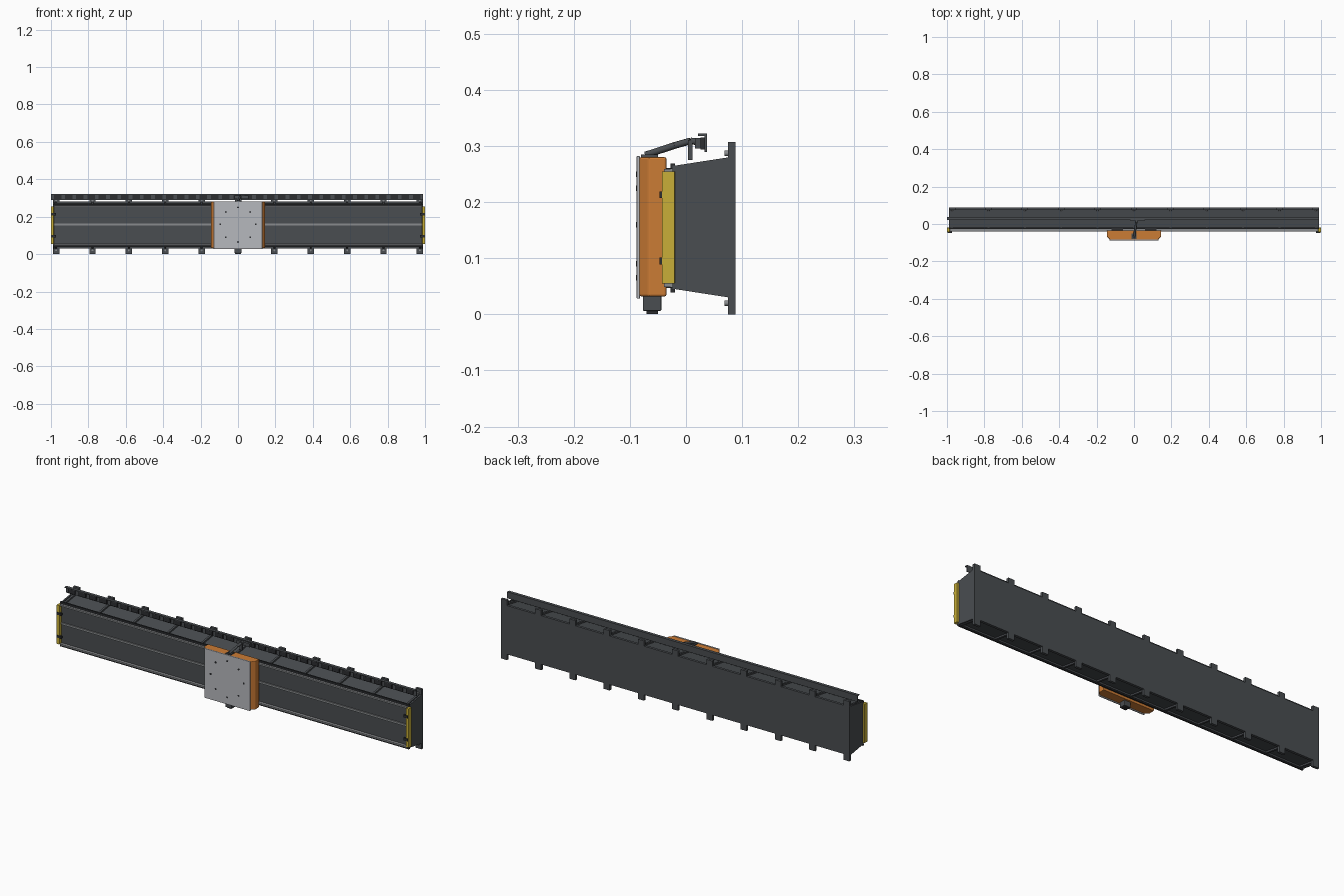
import bpy, bmesh, math
from mathutils import Vector

if "Cube" in bpy.data.objects:
    bpy.data.objects.remove(bpy.data.objects["Cube"], do_unlink=True)


def material(name, rgb):
    m = bpy.data.materials.new(name)
    m.use_nodes = True
    m.diffuse_color = (*rgb, 1)
    m.node_tree.nodes["Principled BSDF"].inputs["Base Color"].default_value = (*rgb, 1)
    return m


dark = material("dark grey", (0.068, 0.075, 0.082))
black = material("near black", (0.025, 0.027, 0.03))
orange = material("orange", (0.60, 0.20, 0.035))
yellow = material("yellow", (0.58, 0.43, 0.04))
silver = material("light grey", (0.47, 0.48, 0.51))
steel = material("rail grey", (0.25, 0.26, 0.27))


def finish(name, bm, mat, bevel=0):
    bmesh.ops.recalc_face_normals(bm, faces=bm.faces)
    me = bpy.data.meshes.new(name)
    bm.to_mesh(me)
    bm.free()
    me.materials.append(mat)
    ob = bpy.data.objects.new(name, me)
    bpy.context.collection.objects.link(ob)
    if bevel:
        mod = ob.modifiers.new("bevel", "BEVEL")
        mod.width = bevel
        mod.segments = 2
    return ob


def box(name, x, y, z, mat, bevel=0):
    """Box from (min, max) ranges on each axis."""
    bm = bmesh.new()
    bmesh.ops.create_cube(bm, size=1)
    for v in bm.verts:
        v.co = [(r[0] + r[1]) / 2 + c * (r[1] - r[0]) for r, c in zip((x, y, z), v.co)]
    return finish(name, bm, mat, bevel)


def prism(name, points, axis, start, end, mat, bevel=0):
    """Extrude a closed outline along x (points are y,z) or z (points are x,y)."""
    bm = bmesh.new()
    place = (lambda p: (start, *p)) if axis == "x" else (lambda p: (*p, start))
    face = bm.faces.new([bm.verts.new(place(p)) for p in points])
    out = bmesh.ops.extrude_face_region(bm, geom=[face])
    move = Vector((end - start, 0, 0) if axis == "x" else (0, 0, end - start))
    bmesh.ops.translate(bm, vec=move, verts=[g for g in out["geom"] if isinstance(g, bmesh.types.BMVert)])
    return finish(name, bm, mat, bevel)


def rod(name, a, b, radius, mat, sides=12):
    a, b = Vector(a), Vector(b)
    bm = bmesh.new()
    bmesh.ops.create_cone(bm, cap_ends=True, segments=sides, radius1=radius, radius2=radius, depth=(b - a).length)
    turn = (b - a).to_track_quat("Z", "Y")
    for v in bm.verts:
        v.co = turn @ v.co + (a + b) / 2
    ob = finish(name, bm, mat)
    for p in ob.data.polygons:
        p.use_smooth = len(p.vertices) == 4
    return ob


# Beam: tapered body, closed end plates and back plate
def section(inset):
    return [(-0.02, 0.045 + inset), (0.077, 0.03 + inset), (0.077, 0.28 - inset), (-0.02, 0.265 - inset)]


prism("beam_body", section(0.008), "x", -0.985, 0.985, dark)
box("back_plate", (-0.99, 0.99), (0.075, 0.088), (0.03, 0.28), dark)
box("front_panel", (-0.99, 0.99), (-0.024, -0.018), (0.045, 0.265), dark)

# Ribs, mounting tabs and bolts along the beam
for i in range(11):
    x = (i - 5) * 0.1945
    prism("rib", section(0), "x", x - 0.005, x + 0.005, dark)
    box("mounting_tab", (x - 0.017, x + 0.017), (0.075, 0.088), (0, 0.307), dark)
    for z in (0.02, 0.287):
        rod("tab_bolt", (x, 0.069, z), (x, 0.076, z), 0.005, steel, 8)
for s in (-1, 1):
    prism("end_plate", section(0), "x", s * 0.982, s * 0.99, dark)

# Guide rails with dark edge strips, and the centre rack
for z, edge in ((0.053, 0.044), (0.255, 0.264)):
    box("guide_rail", (-0.985, 0.985), (-0.039, -0.022), (z - 0.004, z + 0.004), steel)
    box("rail_backing", (-0.99, 0.99), (-0.028, -0.02), (edge - 0.005, edge + 0.005), black)
box("centre_rack", (-0.985, 0.985), (-0.03, -0.022), (0.153, 0.163), steel)

# Yellow end stops with rubber bumpers
for s in (-1, 1):
    box("end_stop", sorted((s * 0.985, s)), (-0.043, -0.02), (0.055, 0.255), yellow, 0.001)
    for z in (0.095, 0.213):
        box("end_bumper", sorted((s * 0.972, s * 0.997)), (-0.047, -0.037), (z - 0.006, z + 0.006), black)

# Cable tray with flange and a row of dividers
box("tray_back", (-1, 0.99), (0.033, 0.037), (0.289, 0.322), dark)
box("tray_flange", (-1, 0.99), (0.021, 0.035), (0.318, 0.322), dark)
for i in range(33):
    x = -0.965 + i * 0.06
    box("tray_divider", (x - 0.02, x + 0.02), (0.026, 0.034), (0.294, 0.315), black)

# Carriage: tapered cover, face plate and bolts
prism("carriage_cover", [(-0.145, -0.035), (0.145, -0.035), (0.145, -0.066), (0.13, -0.083),
                         (-0.13, -0.083), (-0.145, -0.066)], "z", 0.032, 0.28, orange, 0.003)
box("carriage_plate", (-0.13, 0.13), (-0.088, -0.082), (0.028, 0.282), silver, 0.0015)
for x, z in ((0, 0.25), (0, 0.065), (0.065, 0.225), (0.065, 0.09), (0.095, 0.16)):
    for s in ((-1, 1) if x else (1,)):
        rod("plate_bolt", (s * x, -0.089, z), (s * x, -0.086, z), 0.005, black, 10)
for s in (-1, 1):
    for z in (0.065, 0.243):
        box("bearing_block", (s * 0.09 - 0.03, s * 0.09 + 0.03), (-0.038, -0.026),
            (z - 0.018, z + 0.018), black)

# Drive motor under the carriage
box("motor_housing", (-0.018, 0.018), (-0.077, -0.044), (0.006, 0.034), dark, 0.002)
box("motor_cap", (-0.011, 0.011), (-0.07, -0.05), (0.001, 0.008), black)

# Cable arm reaching from carriage to tray
box("arm_foot", (-0.014, 0.014), (-0.08, -0.05), (0.278, 0.285), dark)
arm = [(0, -0.072, 0.284), (0.008, -0.02, 0.301), (0.012, 0.008, 0.309), (0.014, 0.026, 0.307)]
for a, b in zip(arm, arm[1:]):
    rod("cable_arm", a, b, 0.006, dark)
box("arm_hanger", (0.005, 0.02), (0.004, 0.012), (0.275, 0.311), dark)
box("arm_collector", (-0.02, 0.055), (0.016, 0.028), (0.296, 0.314), dark)
